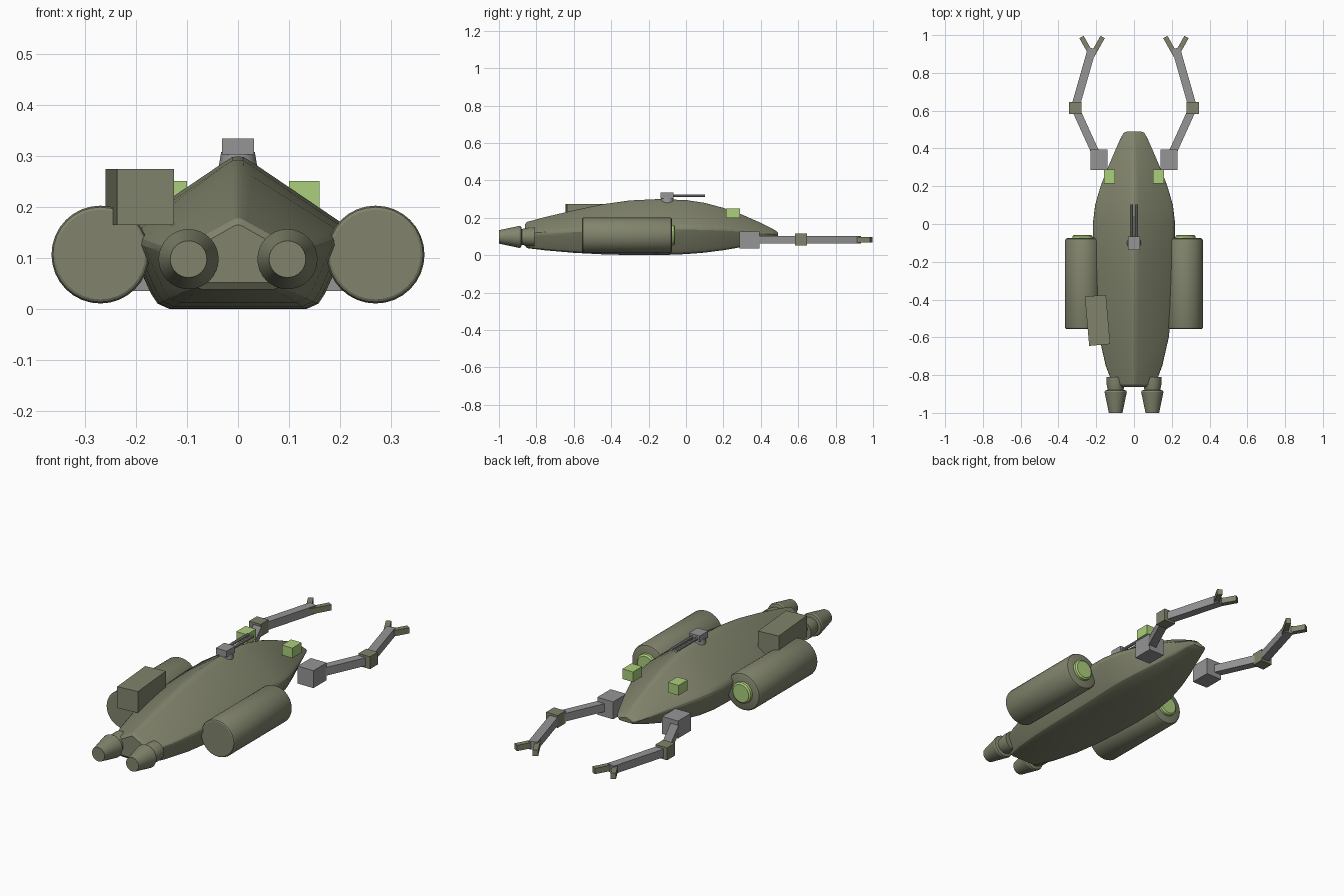
import bpy, bmesh, math
from mathutils import Matrix, Vector

if "Cube" in bpy.data.objects:
    bpy.data.objects.remove(bpy.data.objects["Cube"])


def material(name, rgb):
    m = bpy.data.materials.new(name)
    m.use_nodes = True
    m.diffuse_color = (*rgb, 1)
    m.node_tree.nodes["Principled BSDF"].inputs["Base Color"].default_value = (*rgb, 1)
    return m


OLIVE = material("olive", (0.22, 0.23, 0.15))
GREY = material("grey", (0.30, 0.30, 0.30))
GREEN = material("light green", (0.41, 0.62, 0.20))


def finish(bm, name, mat, smooth=None):
    bmesh.ops.recalc_face_normals(bm, faces=bm.faces)
    mesh = bpy.data.meshes.new(name)
    bm.to_mesh(mesh)
    bm.free()
    mesh.materials.append(mat)
    ob = bpy.data.objects.new(name, mesh)
    bpy.context.collection.objects.link(ob)
    if smooth:
        bpy.ops.object.select_all(action="DESELECT")
        ob.select_set(True)
        bpy.context.view_layer.objects.active = ob
        bpy.ops.object.shade_smooth_by_angle(angle=math.radians(smooth))
    return ob


def box(name, mat, centre, size, yaw=0):
    bm = bmesh.new()
    bmesh.ops.create_cube(bm, size=1)
    place = Matrix.Translation(centre) @ Matrix.Rotation(yaw, 4, "Z") @ Matrix.Diagonal((*size, 1))
    bm.transform(place)
    return finish(bm, name, mat)


def beam(name, mat, start, end, z, width, height):
    a, b = Vector((*start, z)), Vector((*end, z))
    d = b - a
    return box(name, mat, (a + b) / 2, (width, d.length, height), math.atan2(-d.x, d.y))


def loft(name, mat, rings, smooth):
    """Skin a list of closed rings and cap both ends."""
    bm = bmesh.new()
    loops = [[bm.verts.new(p) for p in ring] for ring in rings]
    n = len(loops[0])
    for a, b in zip(loops, loops[1:]):
        for i in range(n):
            j = (i + 1) % n
            bm.faces.new((a[i], a[j], b[j], b[i]))
    bm.faces.new(loops[0])
    bm.faces.new(loops[-1])
    return finish(bm, name, mat, smooth)


def lathe(name, mat, x, z, profile, sides=32, smooth=30):
    """Round part along y from (y, radius) pairs."""
    angles = [2 * math.pi * i / sides for i in range(sides)]
    rings = [[(x + r * math.cos(t), y, z + r * math.sin(t)) for t in angles] for y, r in profile]
    return loft(name, mat, rings, smooth)


# Hull: ridged roof, soft side corners and flat belly
def section(y, w, top, mid, bot):
    up, down = top - mid, mid - bot
    half = [(0.05, top - 0.01 * up), (0.13, top - 0.08 * up), (0.93, mid + 0.14 * up),
            (0.99, mid + 0.02 * up), (1.0, mid - 0.08 * down), (0.97, mid - 0.2 * down),
            (0.79, bot + 0.2 * down), (0.73, bot + 0.07 * down), (0.62, bot)]
    right = [(w * u, y, z) for u, z in half]
    return [(0, y, top)] + right + [(-p[0], y, p[2]) for p in reversed(right)]


stations = [
    (-0.862, 0.095, 0.165, 0.110, 0.052), (-0.850, 0.112, 0.178, 0.115, 0.038),
    (-0.75, 0.150, 0.205, 0.123, 0.026), (-0.60, 0.184, 0.240, 0.133, 0.013),
    (-0.45, 0.202, 0.272, 0.142, 0.005), (-0.30, 0.210, 0.293, 0.147, 0.001),
    (-0.15, 0.216, 0.300, 0.150, 0.000), (0.00, 0.218, 0.295, 0.149, 0.006),
    (0.10, 0.206, 0.280, 0.146, 0.014), (0.20, 0.177, 0.253, 0.141, 0.027),
    (0.30, 0.138, 0.217, 0.133, 0.044), (0.40, 0.095, 0.173, 0.122, 0.068),
    (0.46, 0.068, 0.143, 0.114, 0.086), (0.482, 0.055, 0.130, 0.111, 0.092),
    (0.491, 0.035, 0.121, 0.109, 0.098)]
loft("hull", OLIVE, [section(*s) for s in stations], 28)

for side, s in (("left", 1), ("right", -1)):
    # Side pods with glowing front lenses
    lathe(side + "_pod", OLIVE, s * 0.27, 0.107,
          [(-0.555, 0.088), (-0.552, 0.093), (-0.545, 0.096), (-0.088, 0.096),
           (-0.079, 0.092), (-0.075, 0.084)])
    lathe(side + "_pod_lens", GREEN, s * 0.272, 0.107,
          [(-0.08, 0.055), (-0.064, 0.053), (-0.058, 0.045)])

    # Thrusters
    lathe(side + "_thruster", OLIVE, s * 0.097, 0.098,
          [(-1.0, 0.036), (-0.89, 0.059), (-0.882, 0.056), (-0.878, 0.042),
           (-0.845, 0.049), (-0.81, 0.049)])

    # Sensor blocks beside the nose
    box(side + "_sensor", GREEN, (s * 0.13, 0.252, 0.225), (0.06, 0.075, 0.052))

    # Manipulator arm
    box(side + "_shoulder", GREY, (s * 0.185, 0.34, 0.081), (0.09, 0.108, 0.09))
    beam(side + "_upper_arm", GREY, (s * 0.205, 0.38), (s * 0.312, 0.615), 0.083, 0.042, 0.042)
    box(side + "_elbow", OLIVE, (s * 0.312, 0.615, 0.083), (0.066, 0.064, 0.064))
    beam(side + "_forearm", GREY, (s * 0.312, 0.615), (s * 0.222, 0.93), 0.083, 0.044, 0.042)
    for part, tip in (("outer", 0.278), ("inner", 0.166)):
        beam(side + "_" + part + "_finger", OLIVE, (s * 0.222, 0.89), (s * tip, 0.99),
             0.083, 0.026, 0.03)

# Equipment crate on the right rear roof, slightly askew
box("equipment_crate", OLIVE, (-0.193, -0.51, 0.22), (0.112, 0.262, 0.11), math.radians(5))

# Twin-barrel turret on the ridge
bm = bmesh.new()
bmesh.ops.create_cone(bm, cap_ends=True, segments=16, radius1=0.038, radius2=0.033, depth=0.03,
                      matrix=Matrix.Translation((0, -0.1, 0.293)))
finish(bm, "turret_base", GREY, 30)
box("turret_head", GREY, (0, -0.102, 0.319), (0.062, 0.07, 0.032))
for side, s in (("left", 1), ("right", -1)):
    lathe(side + "_gun_barrel", GREY, s * 0.014, 0.318, [(-0.08, 0.008), (0.102, 0.008)], 10)
